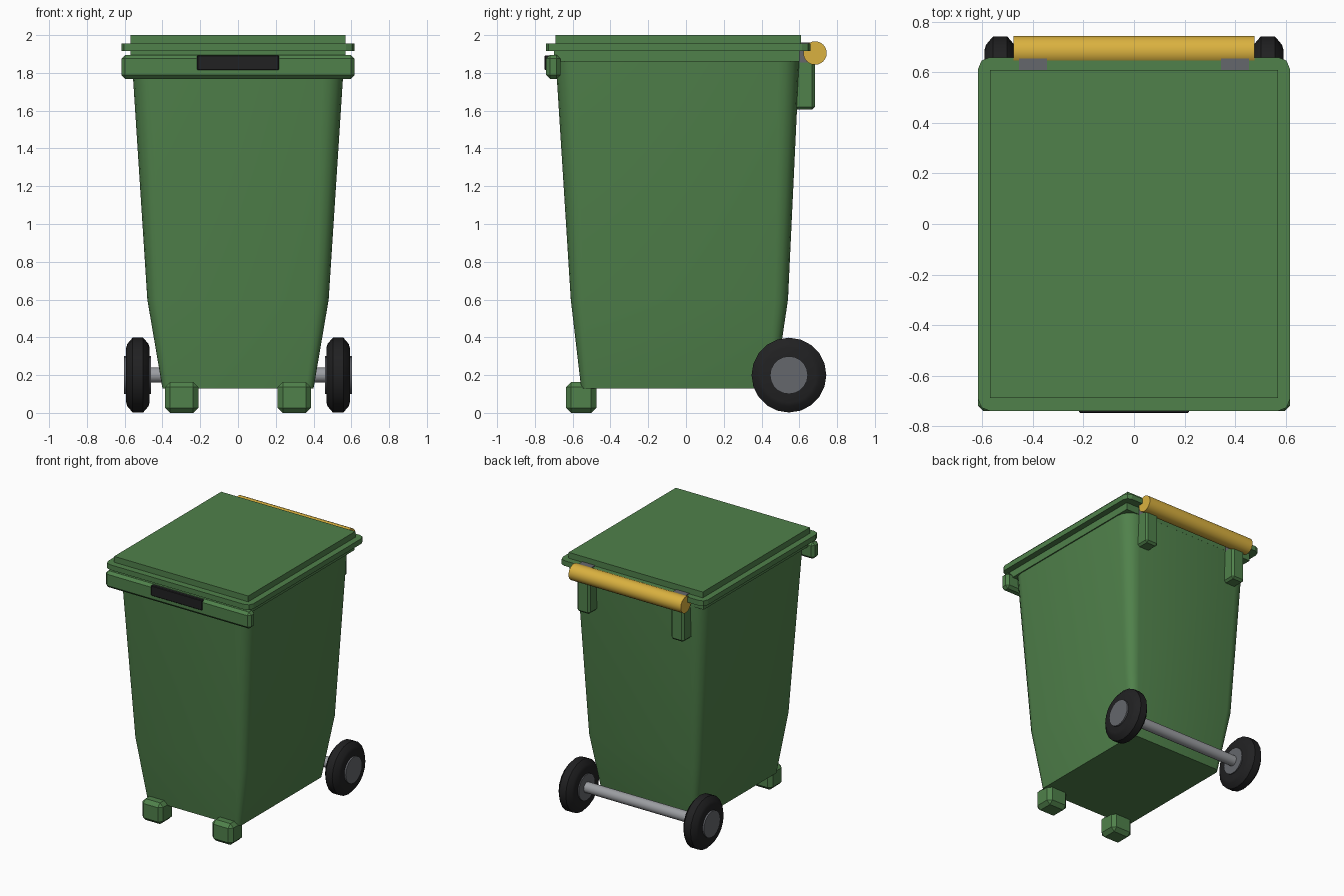
import bpy
import bmesh
import math

cube = bpy.data.objects.get("Cube")
if cube:
    bpy.data.objects.remove(cube, do_unlink=True)


def material(name, rgb):
    mat = bpy.data.materials.new(name)
    mat.use_nodes = True
    mat.diffuse_color = (*rgb, 1)
    mat.node_tree.nodes["Principled BSDF"].inputs["Base Color"].default_value = (*rgb, 1)
    return mat


GREEN = material("bin green", (0.08, 0.22, 0.07))
YELLOW = material("handle yellow", (0.70, 0.44, 0.05))
BLACK = material("rubber black", (0.015, 0.015, 0.016))
GREY = material("dark grey", (0.13, 0.135, 0.15))
STEEL = material("axle grey", (0.33, 0.34, 0.36))


def finish(name, bm, mat, smooth=None):
    bmesh.ops.recalc_face_normals(bm, faces=bm.faces[:])
    mesh = bpy.data.meshes.new(name)
    bm.to_mesh(mesh)
    bm.free()
    mesh.materials.append(mat)
    obj = bpy.data.objects.new(name, mesh)
    bpy.context.collection.objects.link(obj)
    if smooth:
        bpy.ops.object.select_all(action="DESELECT")
        obj.select_set(True)
        bpy.context.view_layer.objects.active = obj
        bpy.ops.object.shade_smooth_by_angle(angle=math.radians(smooth))
    return obj


def box(name, x, y, z, mat, bevel=0.0):
    """Box between (min, max) pairs, with optional chamfered edges."""
    bm = bmesh.new()
    bmesh.ops.create_cube(bm, size=1)
    for v in bm.verts:
        v.co = [lo + (c + 0.5) * (hi - lo) for c, (lo, hi) in zip(v.co, (x, y, z))]
    if bevel:
        bmesh.ops.bevel(bm, geom=bm.edges[:], offset=bevel, segments=1, affect="EDGES")
    return finish(name, bm, mat)


def rounded_loft(name, sections, mat, steps=4, smooth=None):
    """Stack of rounded rectangles: (z, half width, y front, y back, radius)."""
    bm = bmesh.new()
    rings = []
    for z, w, y0, y1, r in sections:
        ring = []
        corners = ((w - r, y1 - r), (r - w, y1 - r), (r - w, y0 + r), (w - r, y0 + r))
        for i, (cx, cy) in enumerate(corners):
            for s in range(steps + 1):
                a = math.pi / 2 * (i + s / steps)
                ring.append(bm.verts.new((cx + r * math.cos(a), cy + r * math.sin(a), z)))
        rings.append(ring)
    for low, high in zip(rings, rings[1:]):
        for i in range(len(low)):
            j = (i + 1) % len(low)
            bm.faces.new((low[i], low[j], high[j], high[i]))
    bm.faces.new(rings[0])
    bm.faces.new(rings[-1])
    return finish(name, bm, mat, smooth)


def turned(name, profile, y, z, mat, sides):
    """Solid turned about an axis along x: profile of (x, radius)."""
    bm = bmesh.new()
    rings = []
    for x, r in profile:
        rings.append([bm.verts.new((x, y + r * math.cos(math.tau * i / sides),
                                    z + r * math.sin(math.tau * i / sides)))
                      for i in range(sides)])
    for a, b in zip(rings, rings[1:]):
        for i in range(sides):
            j = (i + 1) % sides
            bm.faces.new((a[i], a[j], b[j], b[i]))
    bm.faces.new(rings[0])
    bm.faces.new(rings[-1])
    return finish(name, bm, mat, 40)


# Tapered bin body
rounded_loft("body", [(0.13, 0.40, -0.555, 0.47, 0.04),
                      (0.60, 0.48, -0.61, 0.54, 0.07),
                      (1.87, 0.562, -0.69, 0.60, 0.11)], GREEN, smooth=40)

# Lid: neck, overhanging flange and raised top panel
box("lid_neck", (-0.57, 0.57), (-0.70, 0.60), (1.86, 1.92), GREEN)
rounded_loft("lid_flange", [(1.915, 0.617, -0.74, 0.66, 0.045),
                            (1.955, 0.617, -0.74, 0.66, 0.045)], GREEN, steps=2)
box("lid_panel", (-0.57, 0.57), (-0.69, 0.61), (1.95, 2.0), GREEN)

# Front lip with grip
box("front_lip", (-0.617, 0.617), (-0.74, -0.665), (1.768, 1.895), GREEN, 0.02)
box("front_grip", (-0.217, 0.217), (-0.748, -0.70), (1.815, 1.893), BLACK, 0.004)

# Rear handle
turned("handle", [(-0.477, 0.062), (0.477, 0.062)], 0.683, 1.905, YELLOW, 24)

# Axle
turned("axle", [(-0.5, 0.04), (0.5, 0.04)], 0.545, 0.2, STEEL, 16)

# Paired parts
for side, s in (("left", 1), ("right", -1)):
    def span(a, b):
        return tuple(sorted((s * a, s * b)))

    box(side + "_foot", span(0.21, 0.387), (-0.635, -0.475), (0, 0.163), GREEN, 0.027)
    box(side + "_handle_bracket", span(0.345, 0.455), (0.54, 0.682), (1.605, 1.87), GREEN, 0.015)
    box(side + "_hinge", span(0.345, 0.455), (0.56, 0.662), (1.855, 1.96), GREY)
    tyre = [(0.468, 0.145), (0.474, 0.165), (0.502, 0.198),
            (0.558, 0.198), (0.586, 0.165), (0.592, 0.145)]
    turned(side + "_tyre", [(s * x, r) for x, r in tyre], 0.545, 0.2, BLACK, 20)
    turned(side + "_hub", [(s * 0.46, 0.1), (s * 0.604, 0.1)], 0.545, 0.2, GREY, 20)
